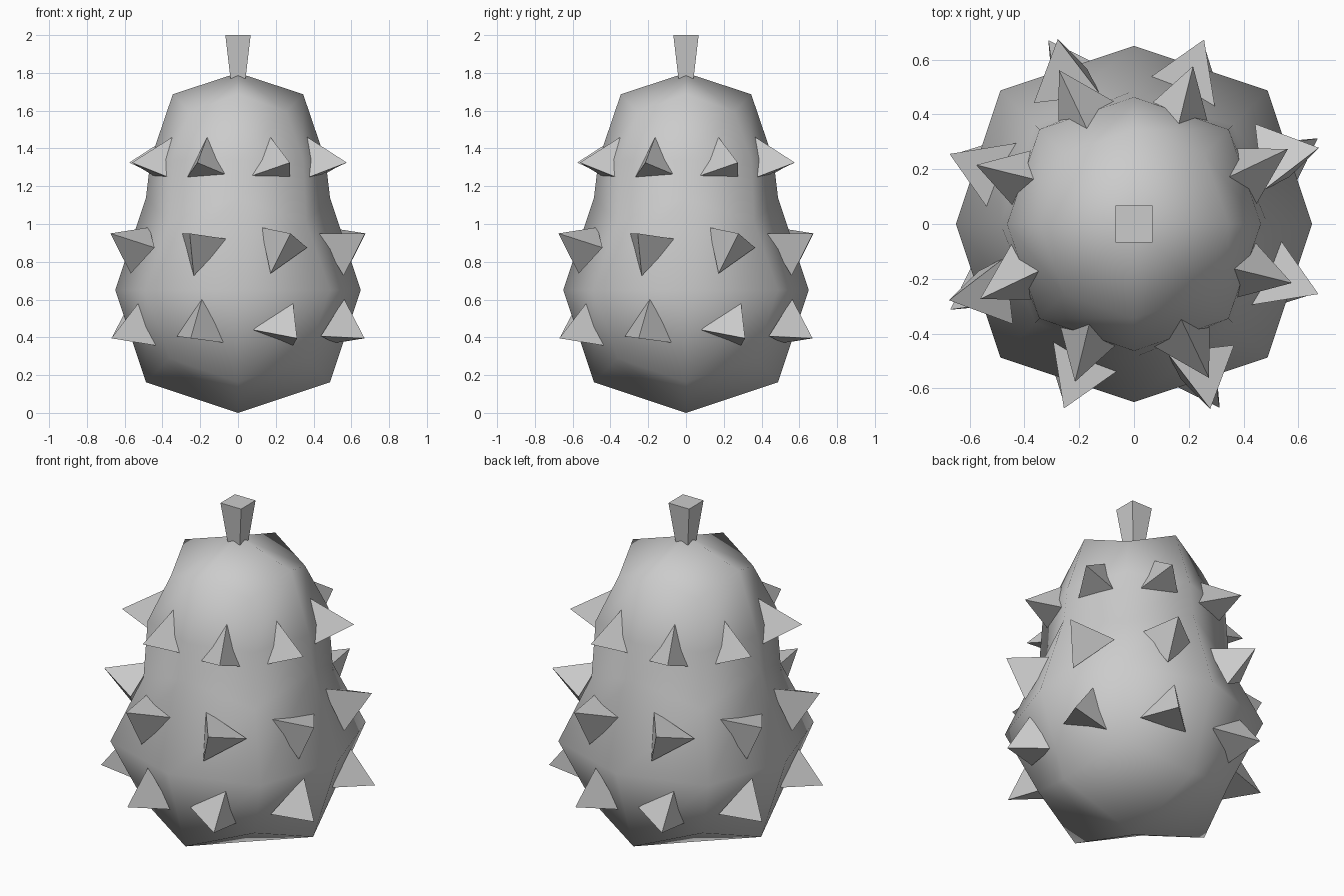
import bpy
from math import radians, cos, sin, pi
from mathutils import Vector

if "Cube" in bpy.data.objects:
    bpy.data.objects.remove(bpy.data.objects["Cube"])


def make_mesh(name, verts, faces, smooth=False):
    me = bpy.data.meshes.new(name)
    me.from_pydata(verts, [], faces)
    me.update()
    for p in me.polygons:
        p.use_smooth = smooth
    ob = bpy.data.objects.new(name, me)
    bpy.context.collection.objects.link(ob)
    return ob


# Body: eight-sided gourd; each ring has (axis radius, axis z, diagonal x=y, diagonal z)
rings = [
    (0.4875, 0.1625, 0.361, 0.289),
    (0.65, 0.65, 0.4875, 0.65),
    (0.4875, 1.1375, 0.361, 1.011),
    (0.463, 1.34, 0.345, 1.34),
    (0.345, 1.687, 0.256, 1.595),
]
verts = []
for ra, za, d, zd in rings:
    for i in range(8):
        a = i * pi / 4
        r, z = (ra, za) if i % 2 == 0 else (d * 2 ** 0.5, zd)
        verts.append((r * cos(a), r * sin(a), z))
faces = []
for k in range(len(rings) - 1):
    for i in range(8):
        j = (i + 1) % 8
        faces.append((k * 8 + i, k * 8 + j, k * 8 + 8 + j, k * 8 + 8 + i))

# Rounded quad caps at both ends
bottom, top = len(verts), len(verts) + 1
verts += [(0, 0, 0), (0, 0, 1.8)]
last = (len(rings) - 1) * 8
for i in range(0, 8, 2):
    faces.append((bottom, (i + 2) % 8, i + 1, i))
    faces.append((top, last + i, last + i + 1, last + (i + 2) % 8))
make_mesh("body", verts, faces, smooth=True)

# Stem: flared square peg
stem = [(sx * h, sy * h, z) for h, z in ((0.04, 1.77), (0.067, 2.0))
        for sx, sy in ((-1, -1), (1, -1), (1, 1), (-1, 1))]
make_mesh("stem", stem, [(3, 2, 1, 0), (4, 5, 6, 7)] +
          [(i, (i + 1) % 4, (i + 1) % 4 + 4, i + 4) for i in range(4)])


# Spikes: three-sided pyramids pointing out of the body
def spike(name, base_angle, tip_angle, base_r, base_z, tip_r, tip_z, roll, size):
    def polar(a, r, z):
        a = radians(a - 90)
        return Vector((r * cos(a), r * sin(a), z))
    base = polar(base_angle, base_r, base_z)
    tip = polar(tip_angle, tip_r, tip_z)
    axis = (tip - base).normalized()
    u = Vector((0, 0, 1)).cross(axis).normalized()
    v = axis.cross(u)
    pts = []
    for k in range(3):
        a = radians(roll + 120 * k)
        pts.append(base + (u * cos(a) + v * sin(a)) * size)
    make_mesh(name, pts + [tip], [(2, 1, 0), (0, 1, 3), (1, 2, 3), (2, 0, 3)])


# Two spikes per row, repeated at every quarter turn
rows = {
    "upper_spike": [(-23, -20.5, 0.40, 1.315, 0.615, 1.325, 93, 0.15),
                    (24.5, 26, 0.40, 1.31, 0.625, 1.325, 85, 0.15)],
    "middle_spike": [(-21, -20.8, 0.54, 0.865, 0.72, 0.95, -97, 0.155),
                     (24, 22.4, 0.54, 0.865, 0.73, 0.95, 4, 0.155)],
    "lower_spike": [(-21, -20.5, 0.54, 0.46, 0.715, 0.395, 82, 0.155),
                    (24, 25, 0.54, 0.465, 0.74, 0.395, 70, 0.155)],
}
for name, pair in rows.items():
    for spec in pair:
        for q in range(4):
            spike(name, spec[0] + 90 * q, spec[1] + 90 * q, *spec[2:])
